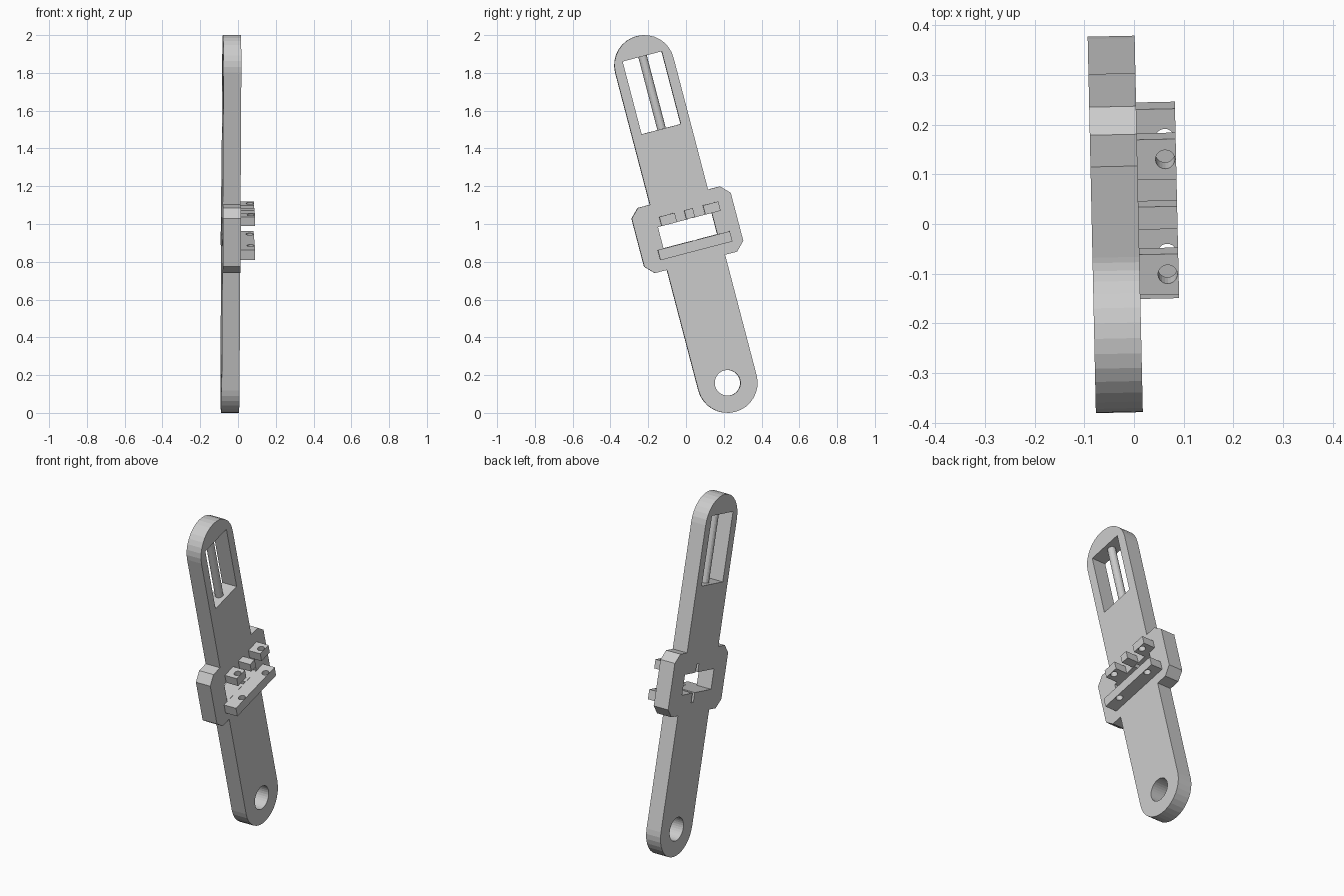
import bpy, bmesh
from math import pi, cos, sin, radians
from mathutils import Matrix

if "Cube" in bpy.data.objects:
    bpy.data.objects.remove(bpy.data.objects["Cube"])

# Local frame: x = thickness, y = across the arm, z = along the arm (0 at mid height)
PLACE = (Matrix.Translation((0, 0, 1)) @ Matrix.Rotation(radians(1.25), 4, 'Z')
         @ Matrix.Rotation(radians(14.66), 4, 'X'))
BACK, FACE, FRONT = -0.085, 0.0095, 0.0875
R, END = 0.159, 0.8693          # cap radius, cap centre distance


def make(name, bm):
    bmesh.ops.recalc_face_normals(bm, faces=bm.faces)
    me = bpy.data.meshes.new(name)
    bm.to_mesh(me)
    bm.free()
    ob = bpy.data.objects.new(name, me)
    ob.matrix_world = PLACE
    bpy.context.collection.objects.link(ob)
    return ob


def prism(name, pts, x0, x1):
    bm = bmesh.new()
    f = bm.faces.new([bm.verts.new((x0, y, z)) for y, z in pts])
    ext = bmesh.ops.extrude_face_region(bm, geom=[f])
    verts = [g for g in ext['geom'] if isinstance(g, bmesh.types.BMVert)]
    bmesh.ops.translate(bm, verts=verts, vec=(x1 - x0, 0, 0))
    return make(name, bm)


def box(name, y0, y1, z0, z1, x0, x1):
    return prism(name, [(y0, z0), (y1, z0), (y1, z1), (y0, z1)], x0, x1)


def rod(name, x, y, z0, z1, r, n):
    bm = bmesh.new()
    bmesh.ops.create_cone(bm, cap_ends=True, segments=n, radius1=r, radius2=r, depth=z1 - z0,
                          matrix=Matrix.Translation((x, y, (z0 + z1) / 2)))
    return make(name, bm)


def arc(cy, cz, r, a0, a1, n):
    return [(cy + r * cos(a0 + (a1 - a0) * i / n), cz + r * sin(a0 + (a1 - a0) * i / n))
            for i in range(n + 1)]


def cut(ob, cutters):
    for c in cutters:
        m = ob.modifiers.new("cut", 'BOOLEAN')
        m.operation, m.solver, m.object = 'DIFFERENCE', 'EXACT', c
    bpy.context.view_layer.update()
    me = bpy.data.meshes.new_from_object(
        ob.evaluated_get(bpy.context.evaluated_depsgraph_get()))
    ob.modifiers.clear()
    ob.data = me
    for c in cutters:
        bpy.data.objects.remove(c)


# Arm: rounded bar with a chamfered wider block in the middle
side = [(R, -0.21), (0.225, -0.21), (0.271, -0.163), (0.271, 0.1), (0.225, 0.147), (R, 0.147)]
outline = (side + arc(0, END, R, 0, pi, 16) + [(-y, z) for y, z in reversed(side)]
           + arc(0, -END, R, pi, 2 * pi, 16))
arm = prism("arm", outline, BACK, FACE)
cut(arm, [
    prism("pivot_cut", arc(0, -END, 0.068, 0, 2 * pi * 31 / 32, 31), -0.2, 0.2),
    box("slot_cut", -0.107, 0.107, 0.519, 0.917, -0.2, 0.2),
    box("window_cut", -0.148, 0.147, -0.094, 0.022, -0.2, 0.2),
    box("slit_cut", 0.018, 0.04, -0.149, 0.07, -0.2, 0.2),
])

# Round pin running through the upper slot
rod("slot_pin", (BACK + FACE) / 2, 0.003, 0.51, 0.926, 0.023, 16)

# Raised rail below the window, lugs above it
HOLES = (-0.087, 0.152)
rail = box("lower_rail", -0.181, 0.213, -0.151, -0.095, FACE - 0.002, FRONT)
cut(rail, [rod("hole_cut", 0.0655, y, -0.3, 0.3, 0.0195, 20) for y in HOLES])
for y in HOLES:
    lug = box("upper_lug", y - 0.042, y + 0.042, 0.022, 0.073, FACE - 0.002, FRONT)
    cut(lug, [rod("hole_cut", 0.0655, y, -0.3, 0.3, 0.0195, 20)])
box("middle_lug", 0.007, 0.054, 0.024, 0.073, FACE - 0.002, FRONT)
